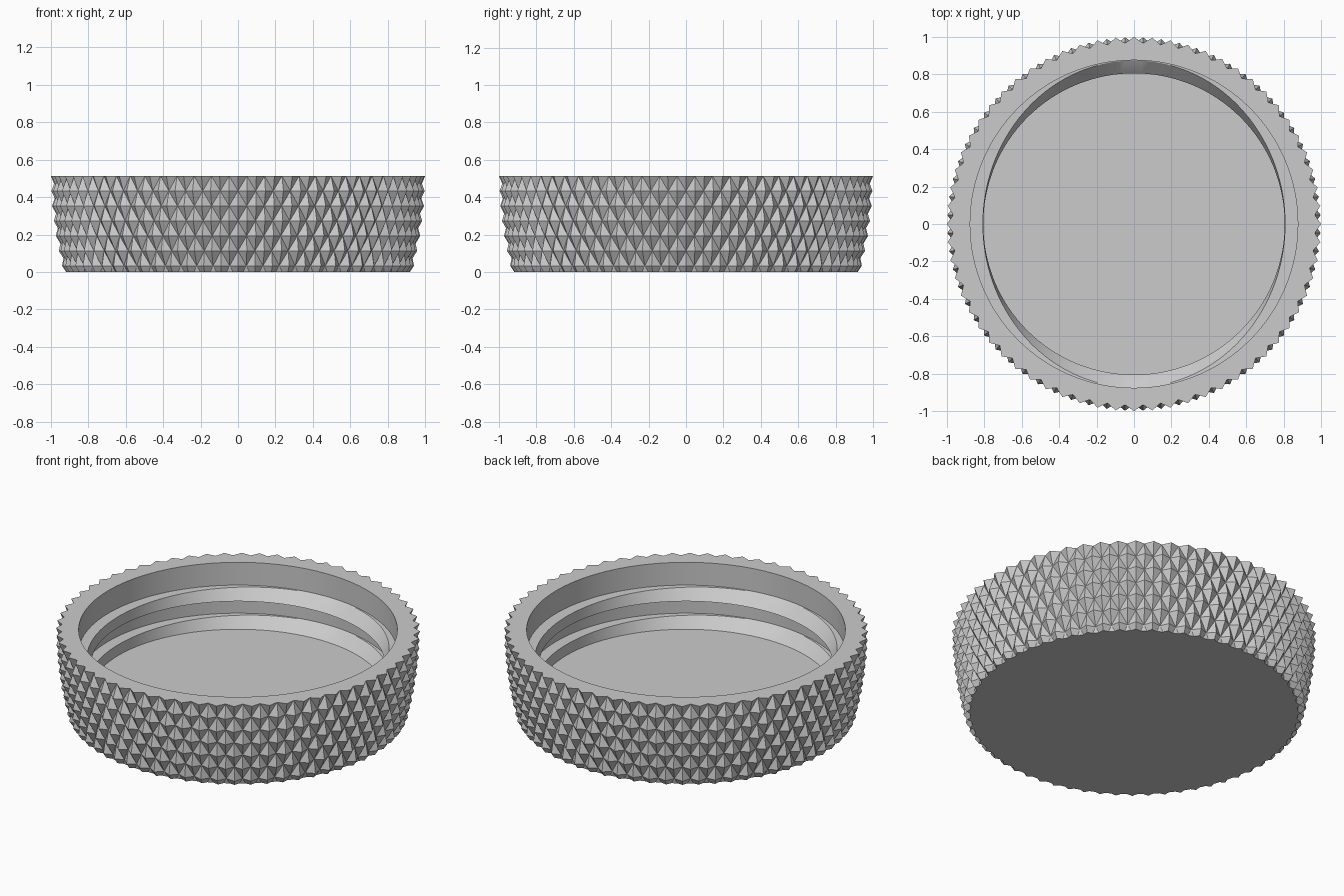
import bpy
import bmesh
import math

cube = bpy.data.objects.get("Cube")
if cube:
    bpy.data.objects.remove(cube, do_unlink=True)

COLUMNS = 128        # peaks and valleys alternate around the side
HEIGHT = 0.513
ROW = 0.08
DEPTH = 0.033
BORE = 0.875
TIP = 0.805
FLOOR = 0.14

grey = bpy.data.materials.new("light grey plastic")
grey.use_nodes = True
grey.diffuse_color = (0.6, 0.6, 0.6, 1)
grey.node_tree.nodes["Principled BSDF"].inputs["Base Color"].default_value = (0.6, 0.6, 0.6, 1)

bm = bmesh.new()


def ring(z, radius_of):
    """One closed row of vertices; radius_of(i) gives each radius."""
    row = []
    for i in range(COLUMNS):
        a = math.tau * i / COLUMNS
        r = radius_of(i)
        row.append(bm.verts.new((r * math.cos(a), r * math.sin(a), z)))
    return row


def bridge(upper, lower):
    for i in range(COLUMNS):
        j = (i + 1) % COLUMNS
        bm.faces.new((upper[i], lower[i], lower[j], upper[j]))


def barrel(z):
    """Radius of the pyramid tips, tapering towards the base."""
    return 1 - 0.06 * ((HEIGHT - z) / 0.48) ** 2


def circle(r):
    return lambda i: r


def oval(i):
    """Mouth of a thread ridge: narrow across x, full bore across y."""
    a = math.tau * i / COLUMNS
    rx, ry = TIP + 0.002, BORE - 0.002
    return rx * ry / math.hypot(ry * math.cos(a), rx * math.sin(a))


# Knurled side: staggered rows of four-sided pyramids, the last row plain
rows = []
for k in range(8):
    z = HEIGHT - ROW * k
    rows.append(ring(z, lambda i: barrel(z) - DEPTH * (1 if k == 7 else (i + k) % 2)))
for k in range(7):
    up, low = rows[k], rows[k + 1]
    for i in range(COLUMNS):
        j = (i + 1) % COLUMNS
        if (i + k) % 2 == 0:
            triangles = ((up[i], low[i], up[j]), (up[j], low[i], low[j]))
        else:
            triangles = ((up[i], low[i], low[j]), (up[i], low[j], up[j]))
        for t in triangles:
            bm.faces.new(t)

# Trim the lowest row flat and close the base
bmesh.ops.bisect_plane(bm, geom=bm.verts[:] + bm.edges[:] + bm.faces[:],
                       plane_co=(0, 0, 0), plane_no=(0, 0, 1), clear_inner=True)
base_edges = [e for e in bm.edges if e.is_boundary
              and all(abs(v.co.z) < 0.001 for v in e.verts)]
bmesh.ops.edgeloop_fill(bm, edges=base_edges)

# Flat rim and bore, two thread ridges with level shelves, then the floor
bore, tip = circle(BORE), circle(TIP)
profile = [(HEIGHT, bore),
           (0.375, bore), (0.374, oval), (0.31, tip), (0.305, bore),
           (0.205, bore), (0.204, oval), (FLOOR, tip)]
previous = rows[0]
for z, radius_of in profile:
    current = ring(z, radius_of)
    bridge(previous, current)
    previous = current
bm.faces.new(previous)

bmesh.ops.recalc_face_normals(bm, faces=bm.faces[:])
mesh = bpy.data.meshes.new("knurled_cap")
bm.to_mesh(mesh)
bm.free()
mesh.materials.append(grey)
cap = bpy.data.objects.new("knurled_cap", mesh)
bpy.context.collection.objects.link(cap)

# Smooth bore, crisp knurling
bpy.ops.object.select_all(action="DESELECT")
cap.select_set(True)
bpy.context.view_layer.objects.active = cap
bpy.ops.object.shade_smooth_by_angle(angle=math.radians(20))
